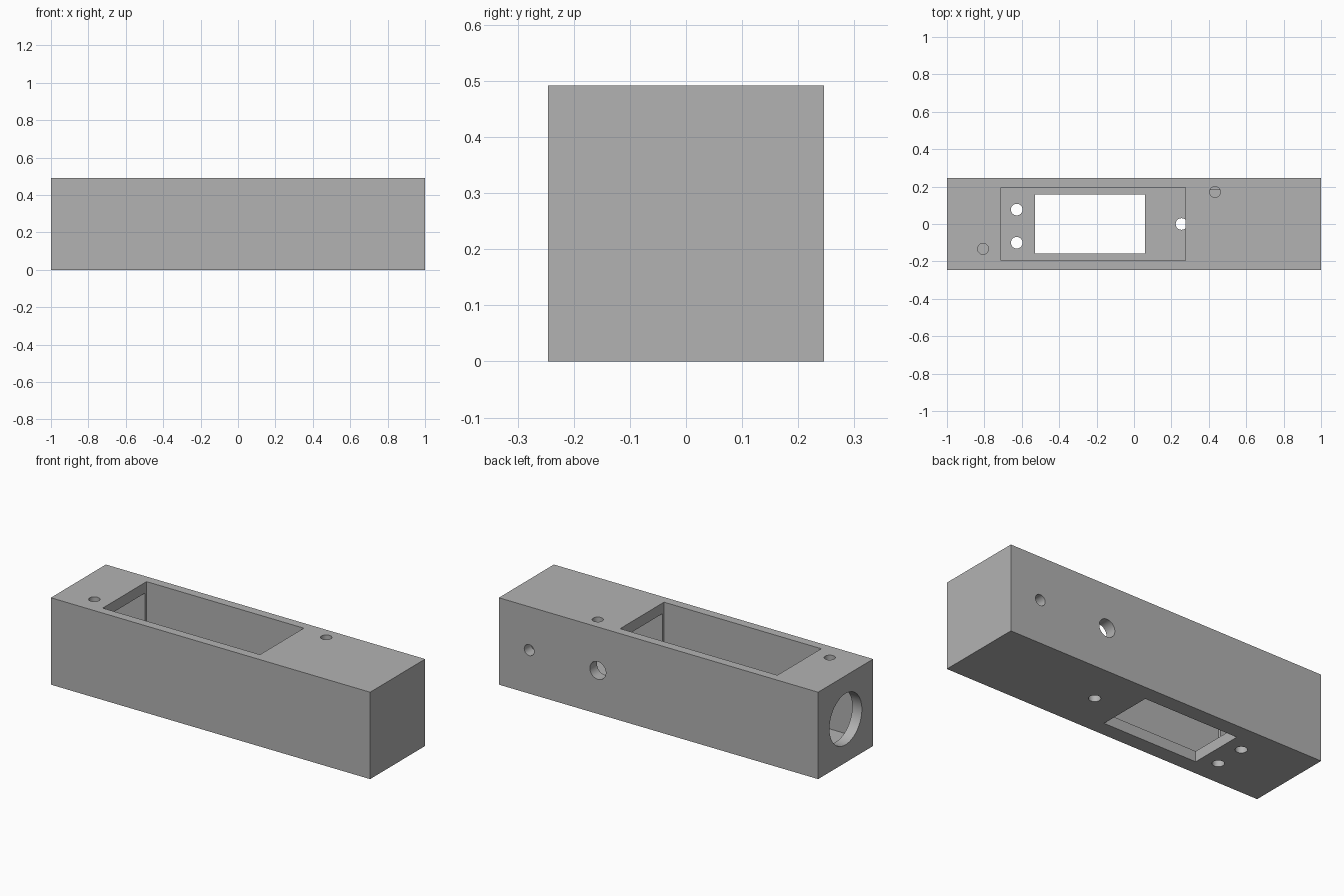
import bpy
import math

if "Cube" in bpy.data.objects:
    bpy.data.objects.remove(bpy.data.objects["Cube"], do_unlink=True)

HALF, H, WALL = 0.246, 0.492, 0.06   # half depth, height, wall thickness
MID = H / 2

grey = bpy.data.materials.new("plain_grey")
grey.use_nodes = True
colour = (0.448, 0.448, 0.448, 1)
grey.diffuse_color = colour
grey.node_tree.nodes["Principled BSDF"].inputs["Base Color"].default_value = colour


def box(name, x0, x1, y0, y1, z0, z1):
    bpy.ops.mesh.primitive_cube_add(
        size=1, location=((x0 + x1) / 2, (y0 + y1) / 2, (z0 + z1) / 2))
    ob = bpy.context.object
    ob.name = name
    ob.scale = (x1 - x0, y1 - y0, z1 - z0)
    bpy.ops.object.transform_apply(location=True, rotation=True, scale=True)
    ob.data.materials.append(grey)
    return ob


def drill(name, centre, radius, axis):
    """Cylinder through one wall, along the given axis."""
    turn = {"x": (0, math.pi / 2, 0), "y": (math.pi / 2, 0, 0), "z": (0, 0, 0)}
    bpy.ops.mesh.primitive_cylinder_add(
        vertices=48, radius=radius, depth=0.16, location=centre, rotation=turn[axis])
    ob = bpy.context.object
    ob.name = name
    ob.data.materials.append(grey)
    return ob


# Outer housing
housing = box("housing", -1, 1, -HALF, HALF, 0, H)

# Hollow inside, top opening and floor window
inner = HALF - WALL - 0.004
cutters = [
    box("cavity_cutter", -1 + WALL, 1 - WALL, -inner, inner, WALL, H - WALL),
    box("top_opening_cutter", -0.71, 0.275, -0.196, 0.196, WALL, H + 0.1),
    box("floor_window_cutter", -0.53, 0.06, -0.158, 0.158, -0.1, WALL + 0.05),
]

# Screw holes in the floor
for x, y in [(-0.627, 0.077), (-0.627, -0.1), (0.254, 0)]:
    cutters.append(drill("floor_hole_cutter", (x, y, 0.03), 0.031, "z"))

# Screw holes in the roof
for x, y in [(-0.807, -0.133), (0.433, 0.171)]:
    cutters.append(drill("roof_hole_cutter", (x, y, H), 0.029, "z"))

# Holes in the back wall and the large port in the end wall
for x, r in [(0.81, 0.031), (0.38, 0.05)]:
    cutters.append(drill("back_hole_cutter", (x, HALF, MID), r, "y"))
cutters.append(drill("end_port_cutter", (-1, 0, MID), 0.145, "x"))

for c in cutters:
    mod = housing.modifiers.new(c.name, "BOOLEAN")
    mod.operation = "DIFFERENCE"
    mod.solver = "EXACT"
    mod.object = c

# Apply the cuts and drop the cutters
bpy.ops.object.select_all(action="DESELECT")
housing.select_set(True)
bpy.context.view_layer.objects.active = housing
for name in [m.name for m in housing.modifiers]:
    bpy.ops.object.modifier_apply(modifier=name)
for c in cutters:
    bpy.data.objects.remove(c, do_unlink=True)
bpy.ops.object.shade_smooth_by_angle(angle=math.radians(30))
